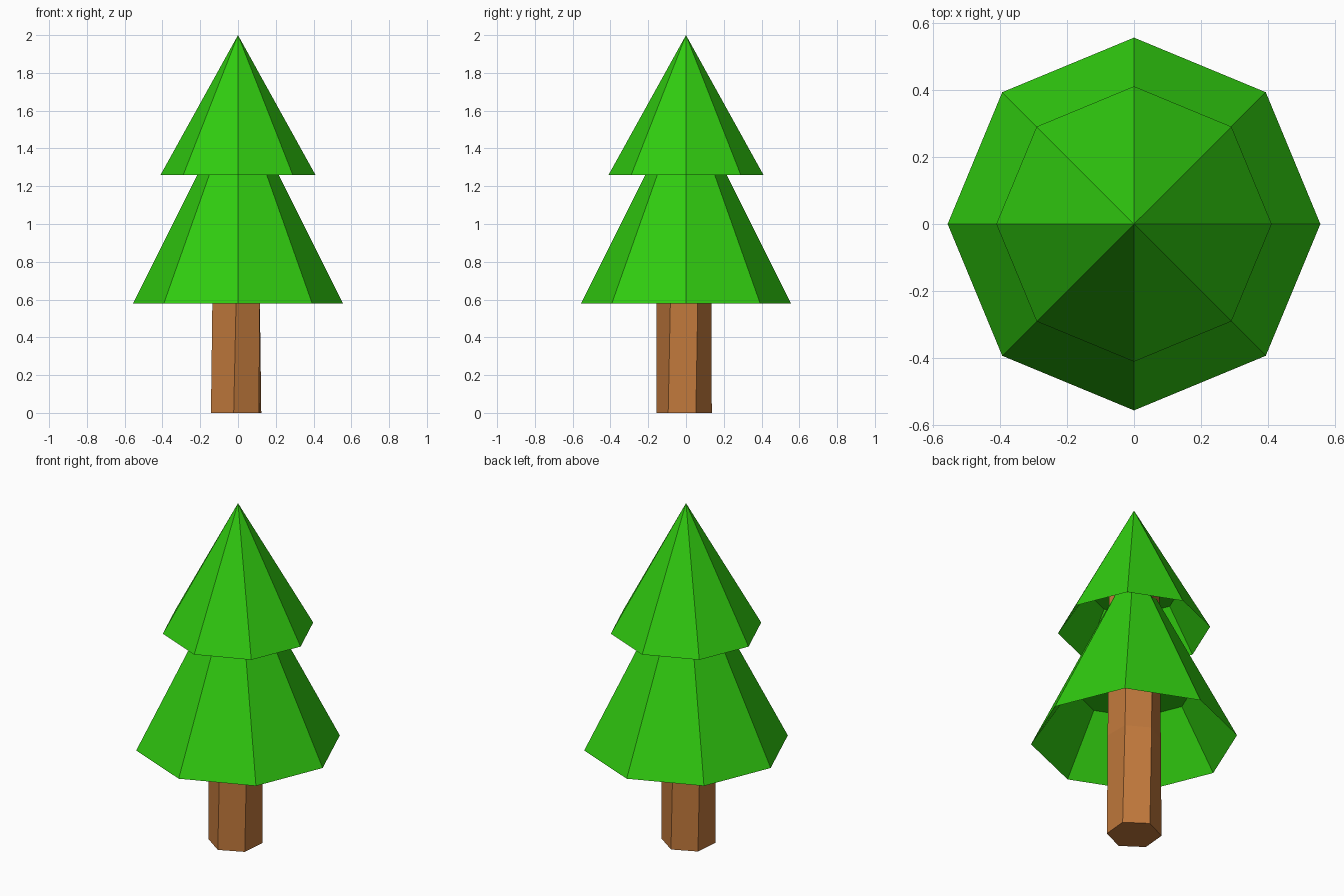
import bpy, bmesh
from math import cos, sin, radians

if "Cube" in bpy.data.objects:
    bpy.data.objects.remove(bpy.data.objects["Cube"])


def material(name, colour):
    m = bpy.data.materials.new(name)
    m.diffuse_color = colour
    m.use_nodes = True
    m.node_tree.nodes["Principled BSDF"].inputs["Base Color"].default_value = m.diffuse_color
    return m


def lathe(name, sides, rings, mat, centre=(0, 0)):
    """Skin a stack of (radius, z, angle) rings and close both ends; radius 0 is a point."""
    bm = bmesh.new()
    loops = []
    for r, z, turn in rings:
        n = sides if r > 0 else 1
        loops.append([bm.verts.new((centre[0] + r * cos(radians(turn + 360 * i / sides)),
                                    centre[1] + r * sin(radians(turn + 360 * i / sides)), z))
                      for i in range(n)])
    for a, b in zip(loops, loops[1:]):
        for i in range(sides):
            j = (i + 1) % sides
            if len(b) == 1:
                bm.faces.new((a[i], a[j], b[0]))
            else:
                bm.faces.new((a[i], a[j], b[j], b[i]))
    bm.faces.new(loops[0][::-1])
    if len(loops[-1]) > 1:
        bm.faces.new(loops[-1])
    bmesh.ops.recalc_face_normals(bm, faces=bm.faces)
    mesh = bpy.data.meshes.new(name)
    bm.to_mesh(mesh)
    bm.free()
    mesh.materials.append(mat)
    obj = bpy.data.objects.new(name, mesh)
    bpy.context.collection.objects.link(obj)
    return obj


green = material("foliage_green", (0.03, 0.6, 0.005, 1))
brown = material("bark_brown", (0.53, 0.19, 0.045, 1))

# Six-sided trunk, slightly twisted and off centre, running up into the top tier
lathe("trunk", 6, [(0.147, 0, -35), (0.145, 0.6, -30), (0.14, 1.52, -24)],
      brown, (-0.01, -0.01))

# Eight-sided foliage tiers, each with a hollow underside ending in a flat ceiling
for name, radius, base, apex, inner, ceiling in (
        ("lower_foliage", 0.555, 0.58, 1.69, 0.335, 0.91),
        ("upper_foliage", 0.41, 1.26, 2.0, 0.25, 1.50)):
    lathe(name, 8, [(inner, ceiling, 0), (radius, base, 0), (0, apex, 0)], green)
